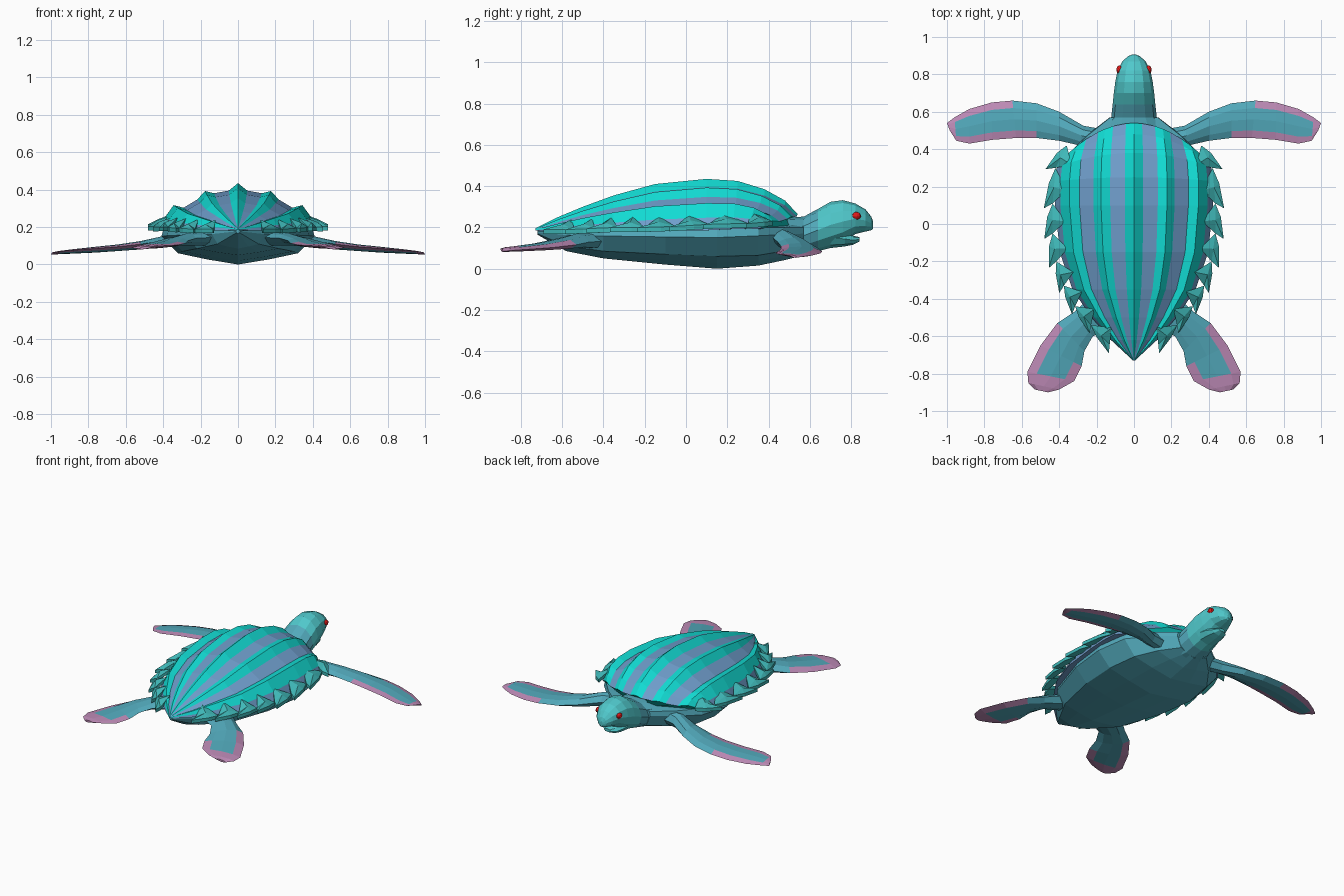
import bpy, bmesh, math
from mathutils import Vector

default_cube = bpy.data.objects.get("Cube")
if default_cube:
    bpy.data.objects.remove(default_cube, do_unlink=True)


def make_material(name, color):
    material = bpy.data.materials.new(name)
    rgba = (*color, 1.0)
    material.diffuse_color = rgba
    material.use_nodes = True
    for node in material.node_tree.nodes:
        if node.type == "BSDF_PRINCIPLED":
            node.inputs["Base Color"].default_value = rgba
            node.inputs["Roughness"].default_value = 0.8
    return material


teal = make_material("shell teal", (0.006, 0.72, 0.66))
blue = make_material("stripe blue", (0.16, 0.34, 0.6))
skin = make_material("skin blue green", (0.085, 0.4, 0.5))
pink = make_material("flipper pink", (0.5, 0.25, 0.46))
aqua = make_material("head aqua", (0.08, 0.58, 0.6))
rim_teal = make_material("rim teal", (0.05, 0.48, 0.48))
red = make_material("eye red", (0.75, 0.01, 0.01))


def finish(name, bm, materials):
    bmesh.ops.remove_doubles(bm, verts=bm.verts, dist=0.0005)
    bmesh.ops.recalc_face_normals(bm, faces=bm.faces)
    mesh = bpy.data.meshes.new(name)
    bm.to_mesh(mesh)
    bm.free()
    for material in materials:
        mesh.materials.append(material)
    obj = bpy.data.objects.new(name, mesh)
    bpy.context.collection.objects.link(obj)
    return obj


def loft(name, rings, materials, pick=lambda station, strip: 0):
    """Skin closed rings of equal length, cap both ends, colour by rule."""
    bm = bmesh.new()
    loops = [[bm.verts.new(p) for p in ring] for ring in rings]
    count = len(loops[0])
    for i in range(len(loops) - 1):
        for j in range(count):
            k = (j + 1) % count
            face = bm.faces.new((loops[i][j], loops[i][k],
                                 loops[i + 1][k], loops[i + 1][j]))
            face.material_index = pick(i, j)
    for end, i in ((0, 0), (-1, len(loops) - 2)):
        bm.faces.new(loops[end]).material_index = pick(i, 0)
    return finish(name, bm, materials)


def mirrored(half):
    """Close a half section that starts and ends on the centre plane."""
    return half + [(-x, y, z) for x, y, z in reversed(half[1:-1])]


# Ridged shell: stations are y, half width, crest z, rim z, backward sweep
shell_stations = [
    (-.73, .005, .195, .185, 0), (-.62, .12, .25, .185, 0),
    (-.5, .22, .3, .19, 0), (-.35, .32, .355, .19, 0),
    (-.15, .385, .41, .195, 0), (.1, .41, .435, .2, 0),
    (.25, .41, .425, .205, .02), (.38, .4, .385, .205, .07),
    (.48, .375, .33, .2, .13), (.54, .36, .265, .2, .17),
]
# Across the shell: width fraction, height fraction, material of next strip
shell_profile = [
    (0, 1, 0), (.12, .83, 1), (.31, .77, 0), (.43, .82, 0), (.53, .63, 1),
    (.71, .44, 0), (.84, .5, 0), (.96, .2, 1), (1.03, -.06, 1), (0, -.06, 1),
]
shell_rings = []
for y, width, crest, rim, sweep in shell_stations:
    shell_rings.append(mirrored([
        (u * width, y - sweep * u * u, rim + h * (crest - rim))
        for u, h, m in shell_profile]))
strips = [m for u, h, m in shell_profile[:-1]]
strips += strips[::-1]
loft("shell", shell_rings, [teal, blue], lambda i, j: strips[j])


# Belly and trunk: stations are y, half width, keel z, chine z, top z
trunk_stations = [
    (-.72, .01, .165, .17, .18), (-.58, .14, .085, .11, .185),
    (-.4, .28, .05, .085, .19), (-.1, .38, .02, .07, .19),
    (.15, .41, 0, .06, .19), (.35, .37, .015, .065, .2),
    (.47, .26, .04, .085, .2), (.57, .13, .065, .1, .2),
]
loft("trunk", [mirrored([
    (0, y, keel), (.4 * w, y, keel + .45 * (chine - keel)),
    (.78 * w, y, chine), (w, y, chine + .7 * (top - chine)),
    (.97 * w, y, top), (0, y, top + .02)])
    for y, w, keel, chine, top in trunk_stations], [skin])


# Overlapping pointed plates around the rim, largest at the shoulders
def rim_scale(name, side, start, end, outward):
    a, b = Vector(start), Vector(end)
    along = (b - a).normalized()
    out = Vector((-along.y, along.x, 0))
    tip = b + out * outward + along * .03
    shoulder = a.lerp(b, .45) + out * outward * .65
    inner = a.lerp(b, .6) - out * .07 + Vector((0, 0, .05))
    outline = [a, shoulder, tip, b, inner]
    bm = bmesh.new()
    layers = []
    for drop in (0, .022):
        layers.append([bm.verts.new((side * p.x, p.y, p.z - drop))
                       for p in outline])
    upper, lower = layers
    middle = a.lerp(b, .55) + Vector((0, 0, .025))
    peak = bm.verts.new((side * middle.x, middle.y, middle.z))
    bm.faces.new(lower)
    for j in range(len(outline)):
        k = (j + 1) % len(outline)
        bm.faces.new((upper[j], upper[k], peak))
        bm.faces.new((upper[j], lower[j], lower[k], upper[k]))
    finish(name, bm, [rim_teal])


rim_path = [(.36, .42, .23), (.42, .3, .22), (.435, .11, .215),
            (.435, -.05, .205), (.415, -.2, .2), (.375, -.33, .2),
            (.315, -.44, .195), (.23, -.54, .19), (.13, -.645, .19)]


# Flippers: stations are leading x, y, trailing x, y, height, thickness
def flipper(name, side, stations, pick):
    across = [0, .2, .5, .8, 1, .8, .5, .2]
    bulge = [0, .42, .5, .3, 0, -.3, -.5, -.42]
    rings = []
    for lx, ly, tx, ty, z, thick in stations:
        rings.append([(side * (lx + (tx - lx) * t), ly + (ty - ly) * t,
                       z + thick * b + .012 * (t - .5))
                      for t, b in zip(across, bulge)])
    loft(name, rings, [skin, pink], pick)


front_stations = [
    (.13, .5, .18, .38, .15, .1), (.27, .525, .29, .42, .145, .085),
    (.4, .6, .4, .445, .122, .06), (.52, .645, .52, .46, .103, .045),
    (.65, .66, .63, .46, .09, .035), (.76, .65, .76, .45, .08, .03),
    (.88, .615, .88, .43, .071, .022), (.96, .57, .95, .445, .065, .015),
    (1, .54, .985, .5, .06, .01),
]
rear_stations = [
    (.22, -.38, .1, -.54, .14, .08), (.32, -.47, .22, -.6, .135, .065),
    (.41, -.53, .265, -.68, .122, .05), (.5, -.65, .28, -.76, .108, .035),
    (.57, -.79, .32, -.84, .098, .025), (.565, -.85, .4, -.885, .094, .02),
    (.53, -.885, .46, -.9, .09, .014),
]


def front_color(i, j):
    leading, trailing = j in (0, 7), j in (3, 4)
    return int(i >= 7 or (leading and i >= 4) or (trailing and i >= 3))


def rear_color(i, j):
    leading, trailing = j in (0, 7), j in (3, 4)
    return int(i >= 4 or (leading and i >= 2) or (trailing and i >= 3))


# Round sections for neck, head and jaw: y, half width, bottom z, top z
def tube(name, stations, materials, pick=lambda i, j: 0, sides=12):
    rings = []
    for y, w, low, high in stations:
        turn = [math.tau * k / sides for k in range(sides)]
        rings.append([(w * math.sin(a), y,
                       (low + high) / 2 + (high - low) / 2 * math.cos(a))
                      for a in turn])
    return loft(name, rings, materials, pick)


tube("neck_and_head", [
    (.4, .24, .05, .235), (.5, .165, .055, .25), (.57, .122, .068, .252),
    (.64, .114, .085, .29), (.7, .108, .1, .324), (.76, .1, .125, .332),
    (.82, .088, .168, .316), (.87, .062, .18, .287), (.897, .032, .186, .253),
    (.906, .01, .192, .23)],
    [skin, aqua], lambda i, j: int(i >= 3))
tube("lower_jaw", [
    (.7, .08, .1, .2), (.77, .07, .108, .18), (.81, .052, .116, .16),
    (.84, .025, .132, .153)], [aqua], sides=8)


# Eyes set flush into the sides of the head
def eye(name, side):
    bm = bmesh.new()
    bmesh.ops.create_uvsphere(bm, u_segments=10, v_segments=6, radius=.023)
    for v in bm.verts:
        v.co = Vector((side * .078 + v.co.x * .7, .825 + v.co.y,
                       .256 + v.co.z * .8))
    finish(name, bm, [red])


for side, label in ((1, "left"), (-1, "right")):
    flipper("front_flipper_" + label, side, front_stations, front_color)
    flipper("rear_flipper_" + label, side, rear_stations, rear_color)
    eye("eye_" + label, side)
    for n in range(len(rim_path) - 1):
        rim_scale(f"rim_scale_{label}_{n + 1}", side, rim_path[n],
                  rim_path[n + 1], .045 if n < 4 else .035)
